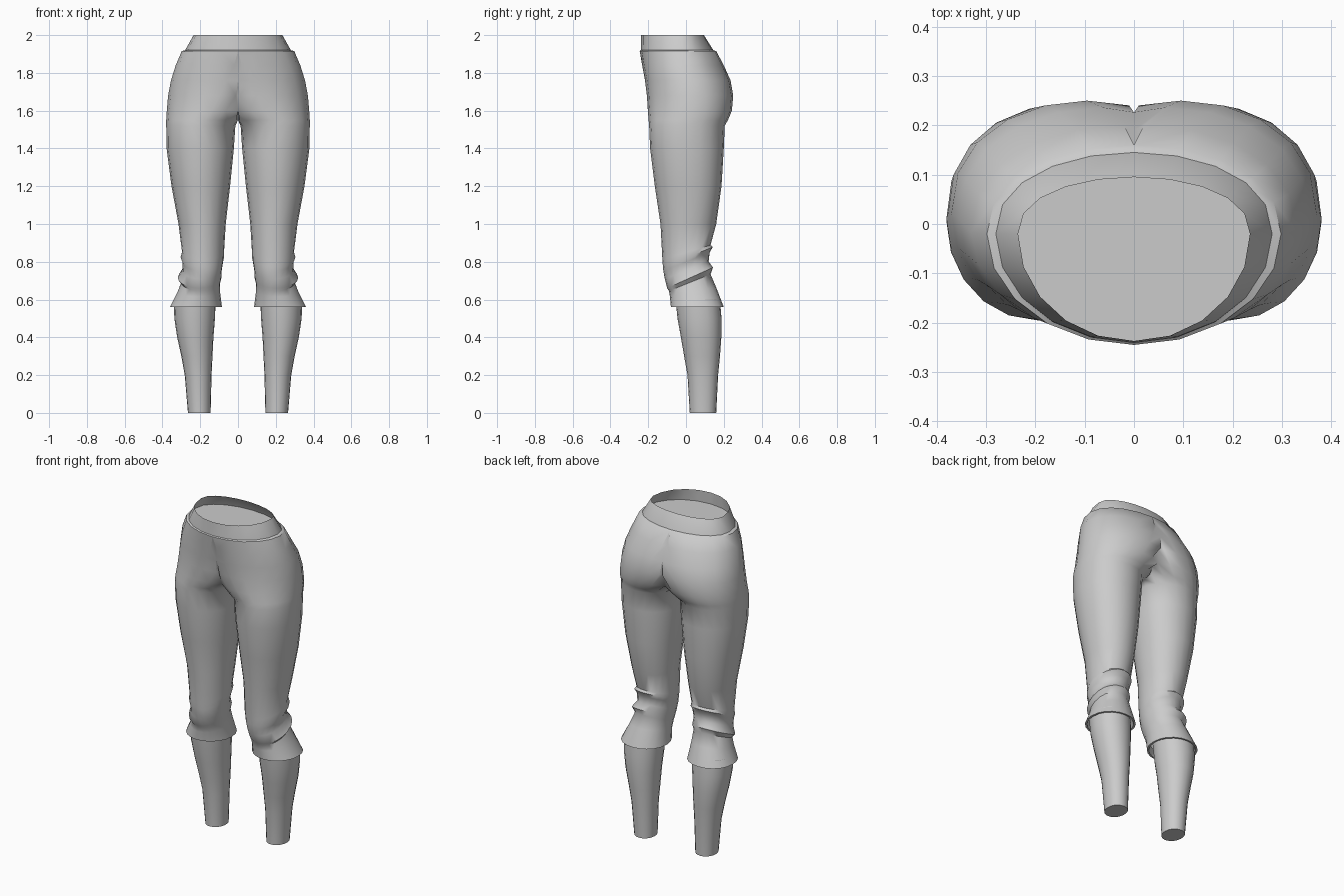
import bpy
import bmesh
from math import sin, cos, pi, radians

SIDES = 20

cube = bpy.data.objects.get("Cube")
if cube:
    bpy.data.objects.remove(cube, do_unlink=True)

# One plain grey for the whole model
grey = bpy.data.materials.new("light_grey")
grey.use_nodes = True
colour = (0.6, 0.6, 0.6, 1.0)
grey.diffuse_color = colour
shader = next(n for n in grey.node_tree.nodes if n.type == "BSDF_PRINCIPLED")
shader.inputs["Base Color"].default_value = colour


def ring(bm, z, inner, outer, front, back, slope=0.0):
    """Rounded cross-section of the left half, cut off at the middle plane."""
    cx, rx = (inner + outer) / 2, (outer - inner) / 2
    widest = max((front + back) / 2, -0.02)
    verts = []
    for i in range(SIDES):
        t = 2 * pi * i / SIDES
        s = sin(t)
        if s >= 0:
            y = widest + (back - widest) * s ** 0.87
        else:
            y = widest + (widest - front) * s
        x = max(cx + rx * cos(t), 0.0)
        verts.append(bm.verts.new((x, y, z + slope * (y - widest))))
    return verts


def loft(name, rows, cap_start=False, cap_end=False):
    """Skin the rows of one half from bottom to top and mirror the result."""
    bm = bmesh.new()
    rings = [ring(bm, *row) for row in rows]
    for low, high in zip(rings, rings[1:]):
        for i in range(SIDES):
            j = (i + 1) % SIDES
            quad = (low[i], low[j], high[j], high[i])
            if any(v.co.x > 0.0001 for v in quad):
                bm.faces.new(quad)
    if cap_start:
        bm.faces.new(rings[0][::-1])
    if cap_end:
        bm.faces.new(rings[-1])
    loose = [v for v in bm.verts if not v.link_faces]
    bmesh.ops.delete(bm, geom=loose, context="VERTS")
    mesh = bpy.data.meshes.new(name)
    bm.to_mesh(mesh)
    bm.free()
    mesh.materials.append(grey)
    obj = bpy.data.objects.new(name, mesh)
    bpy.context.collection.objects.link(obj)

    bpy.ops.object.select_all(action="DESELECT")
    obj.select_set(True)
    bpy.context.view_layer.objects.active = obj
    bpy.ops.object.shade_smooth_by_angle(angle=radians(50))
    mirror = obj.modifiers.new("mirror", "MIRROR")
    mirror.use_clip = True
    mirror.merge_threshold = 0.0005
    return obj


# Rows are: height, inner x, outer x, front y, back y, slope towards the back

# Bare lower legs, closed at the ankle
loft("lower_legs", [
    (0.0, 0.145, 0.265, 0.02, 0.16),
    (0.2, 0.14, 0.282, 0.008, 0.17),
    (0.3, 0.135, 0.3, -0.01, 0.18),
    (0.4, 0.13, 0.322, -0.027, 0.187),
    (0.5, 0.122, 0.337, -0.045, 0.188),
    (0.6, 0.118, 0.34, -0.055, 0.18),
], cap_start=True)

# Trousers: cuff lip, knee folds, thighs, hips and waist lip
loft("trousers", [
    # cuff turned in at the hem
    (0.6, 0.11, 0.335, -0.06, 0.17),
    (0.56, 0.097, 0.348, -0.07, 0.19),
    (0.56, 0.085, 0.36, -0.08, 0.2),
    # slanted folds at the knee
    (0.64, 0.095, 0.32, -0.085, 0.16, 0.2),
    (0.69, 0.094, 0.3, -0.09, 0.13, 0.4),
    (0.715, 0.088, 0.318, -0.1, 0.143, 0.45),
    (0.755, 0.086, 0.293, -0.112, 0.12, 0.4),
    (0.8, 0.079, 0.294, -0.12, 0.125, 0.4),
    (0.825, 0.074, 0.304, -0.122, 0.142, 0.4),
    (0.85, 0.074, 0.296, -0.125, 0.13, 0.3),
    # thighs
    (1.0, 0.065, 0.315, -0.135, 0.16),
    (1.2, 0.042, 0.352, -0.165, 0.188),
    (1.4, 0.022, 0.378, -0.19, 0.2),
    (1.52, 0.014, 0.38, -0.195, 0.205),
    # hips joined at the middle
    (1.55, -0.03, 0.38, -0.198, 0.222),
    (1.6, -0.1, 0.377, -0.202, 0.243),
    (1.68, -0.18, 0.37, -0.207, 0.25),
    (1.76, -0.23, 0.355, -0.217, 0.236),
    (1.84, -0.29, 0.33, -0.232, 0.2),
    (1.915, -0.298, 0.298, -0.245, 0.16),
    (1.92, -0.28, 0.28, -0.24, 0.145),
])

# Waist rising out of the trousers, open at the top
loft("waist", [
    (1.9, -0.285, 0.285, -0.24, 0.15),
    (1.92, -0.28, 0.28, -0.239, 0.145),
    (2.0, -0.235, 0.235, -0.237, 0.095),
])

# Flat floor inside the waist opening
loft("waist_floor", [
    (1.925, -0.274, 0.274, -0.238, 0.14),
    (1.93, -0.272, 0.272, -0.238, 0.138),
], cap_end=True)
